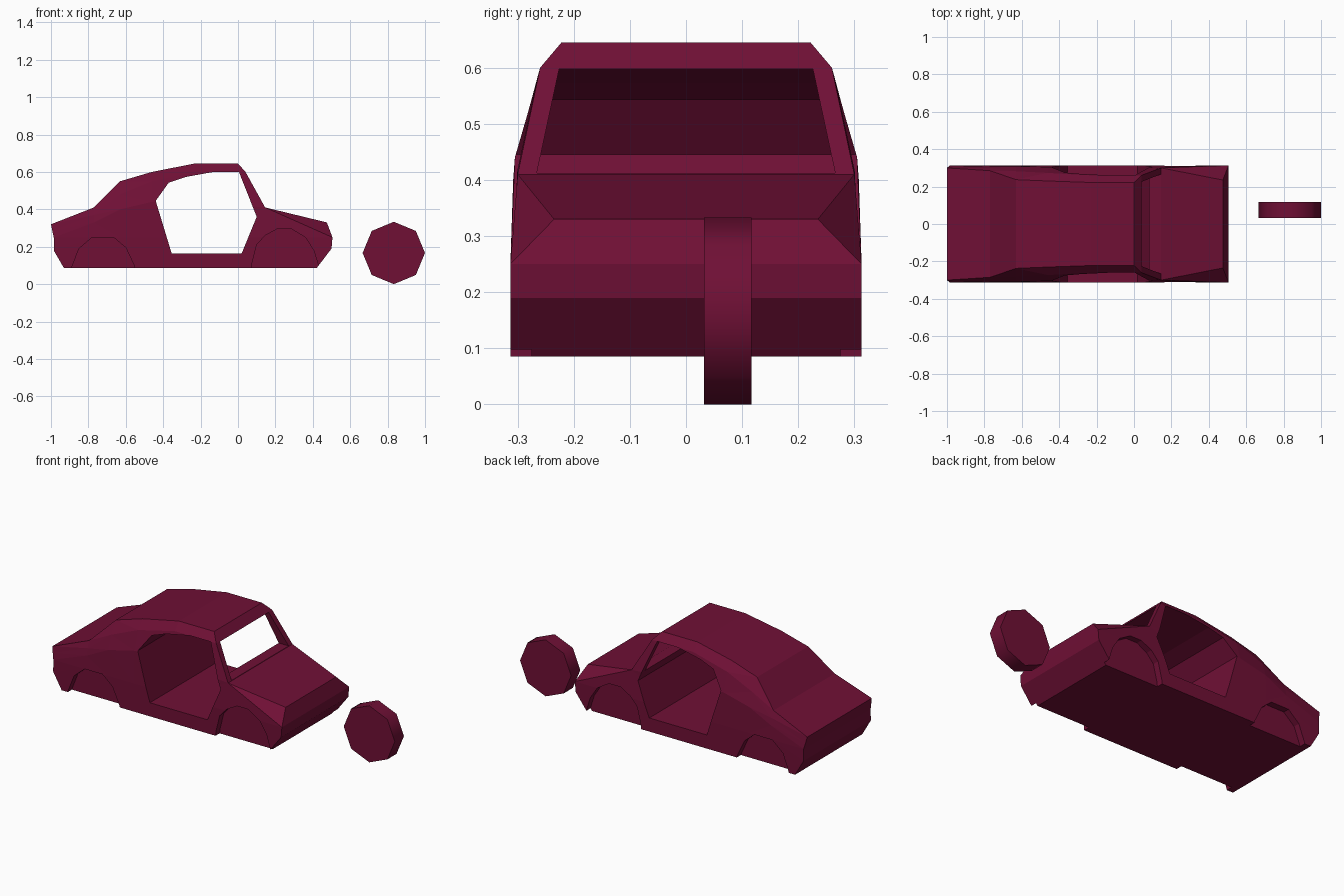
import bpy, bmesh, math

if "Cube" in bpy.data.objects:
    bpy.data.objects.remove(bpy.data.objects["Cube"])

paint = bpy.data.materials.new("dark_red_paint")
paint.diffuse_color = (0.16, 0.005, 0.036, 1)
paint.use_nodes = True
paint.node_tree.nodes["Principled BSDF"].inputs["Base Color"].default_value = paint.diffuse_color


def finish(bm, name):
    bmesh.ops.recalc_face_normals(bm, faces=bm.faces[:])
    mesh = bpy.data.meshes.new(name)
    bm.to_mesh(mesh)
    bm.free()
    obj = bpy.data.objects.new(name, mesh)
    bpy.context.collection.objects.link(obj)
    return obj


def prism(name, a, b):
    """Solid between two matching outlines of 3D points."""
    bm = bmesh.new()
    va, vb = ([bm.verts.new(p) for p in ring] for ring in (a, b))
    bm.faces.new(va)
    bm.faces.new(vb)
    n = len(a)
    for i in range(n):
        j = (i + 1) % n
        bm.faces.new((va[i], va[j], vb[j], vb[i]))
    return finish(bm, name)


def side_prism(name, outline, y0, y1):
    return prism(name, [(x, y0, z) for x, z in outline],
                 [(x, y1, z) for x, z in outline])


def cut(obj, cutter):
    mod = obj.modifiers.new("cut", 'BOOLEAN')
    mod.operation = 'DIFFERENCE'
    mod.solver = 'EXACT'
    mod.object = cutter
    bpy.context.view_layer.objects.active = obj
    bpy.ops.object.modifier_apply(modifier=mod.name)
    bpy.data.objects.remove(cutter)


# Body stations from tail to windscreen, each running from sill up to roof edge
W, B = 0.313, 0.085


def station(x, *upper):
    return [(x, W, B), (x, W, 0.25)] + [(x, y, z) for y, z in upper]


stations = [
    [(-.93, W, B), (-.985, W, .18), (-.985, .312, .25), (-.993, .306, .285), (-1, .3, .32)],
    station(-.77, (.308, .33), (.30, .37), (.285, .41)),
    station(-.63, (.308, .40), (.282, .48), (.237, .55)),
    station(-.46, (.305, .44), (.273, .55), (.23, .60)),
    station(-.23, (.305, .44), (.26, .60), (.222, .645)),
    [(.145, W, B), (.145, W, .25), (.145, .3, .41), (.04, .26, .60), (0, .222, .645)],
]
nose = [(.42, W, B), (.5, W, .19), (.505, W, .25), (.475, .235, .33)]

bm = bmesh.new()
sides = []
for s in (1, -1):
    grid = [[bm.verts.new((x, s * y, z)) for x, y, z in st] for st in stations]
    front = [bm.verts.new((x, s * y, z)) for x, y, z in nose]
    for p, q in zip(grid, grid[1:]):
        for i in range(4):
            bm.faces.new((p[i], q[i], q[i + 1], p[i + 1]))
    last = grid[-1]
    for i in range(2):
        bm.faces.new((last[i], front[i], front[i + 1], last[i + 1]))
    bm.faces.new((last[2], front[2], front[3]))
    # loop around the car: underside, nose, bonnet, windscreen, roof, tail
    sides.append([g[0] for g in grid] + front + last[2:]
                 + [g[4] for g in reversed(grid[:-1])] + grid[0][3:0:-1])
l, r = sides
for i in range(len(l)):
    j = (i + 1) % len(l)
    bm.faces.new((l[i], l[j], r[j], r[i]))
bmesh.ops.recalc_face_normals(bm, faces=bm.faces[:])
bmesh.ops.triangulate(bm, faces=bm.faces[:])
body = finish(bm, "car_body")
body.data.materials.append(paint)

# Cabin opening straight through both doors
door = [(-.355, .165), (.02, .165), (.1, .36), (.005, .6), (-.13, .6),
        (-.28, .573), (-.37, .543), (-.44, .445)]
cut(body, side_prism("cabin_cutter", door, -.5, .5))

# Windscreen opening
screen = [(-.266, .412), (.266, .412), (.226, .598), (-.226, .598)]
cut(body, prism("windscreen_cutter", [(-.1, y, z) for y, z in screen],
                [(.3, y, z) for y, z in screen]))

# Shallow wheel arch recesses on both sides
front_arch = [(.07, .05), (.075, .11), (.1, .21), (.145, .26), (.21, .295), (.285, .295),
              (.36, .25), (.405, .18), (.43, .1), (.425, .05)]
rear_arch = [(-.9, .05), (-.885, .1), (-.85, .19), (-.78, .25), (-.665, .25),
             (-.6, .195), (-.555, .1), (-.54, .05)]
for s in (1, -1):
    for arch in (front_arch, rear_arch):
        cut(body, side_prism("arch_cutter", arch, s * .275, s * .5))

# Loose wheel beside the car
R = 1 / 6
ring = [(.833 + R * math.cos(math.tau * i / 8), R + R * math.sin(math.tau * i / 8))
        for i in range(8)]
wheel = side_prism("loose_wheel", ring, .032, .117)
wheel.data.materials.append(paint)
bpy.ops.object.select_all(action='DESELECT')
wheel.select_set(True)
bpy.context.view_layer.objects.active = wheel
bpy.ops.object.shade_smooth_by_angle(angle=math.radians(50))
